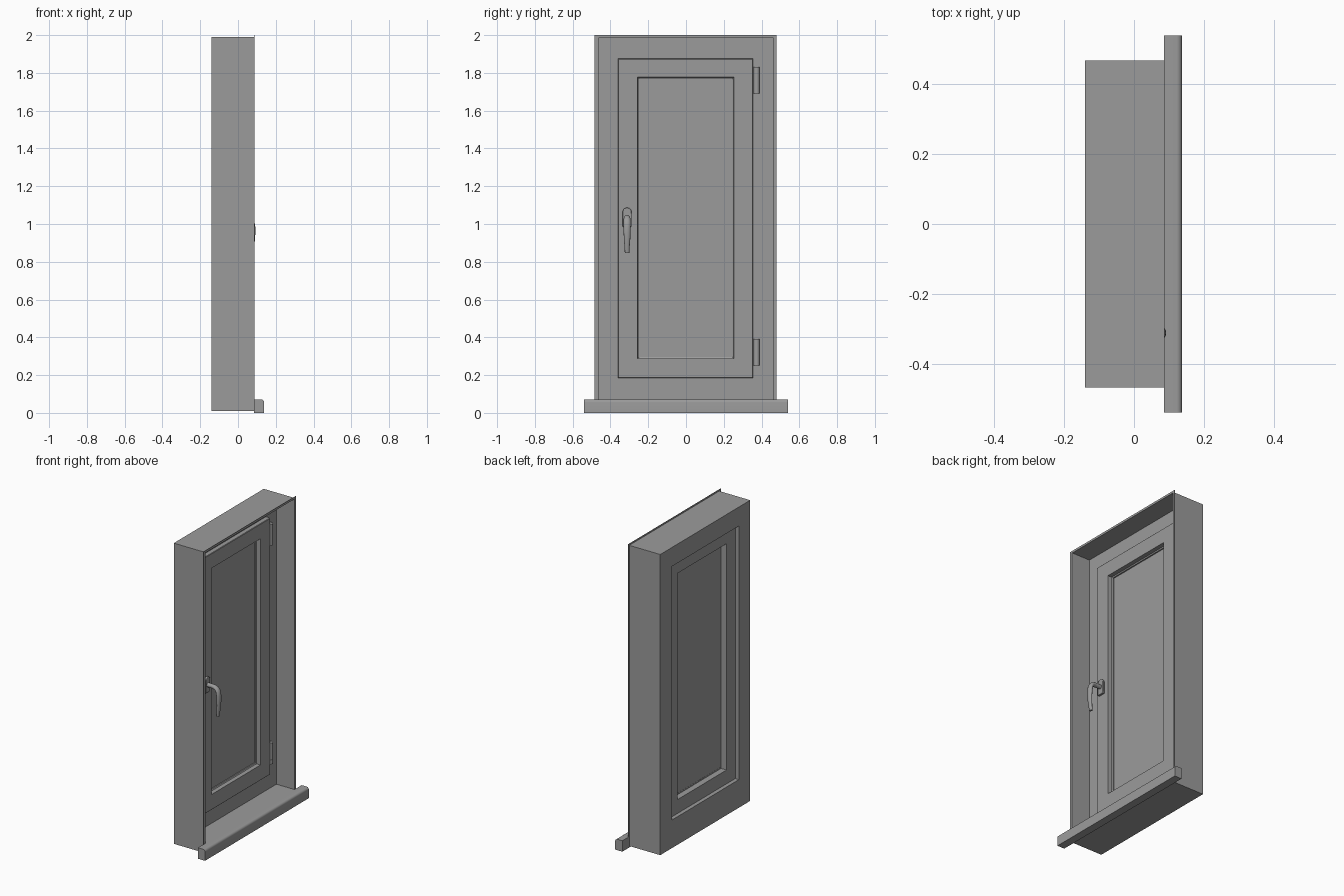
import bpy, bmesh, math

if "Cube" in bpy.data.objects:
    bpy.data.objects.remove(bpy.data.objects["Cube"])

grey = bpy.data.materials.new("dark_grey")
grey.diffuse_color = (0.33, 0.33, 0.33, 1)
grey.use_nodes = True
grey.node_tree.nodes["Principled BSDF"].inputs["Base Color"].default_value = grey.diffuse_color


def finish(name, bm):
    bmesh.ops.recalc_face_normals(bm, faces=bm.faces[:])
    me = bpy.data.meshes.new(name)
    bm.to_mesh(me)
    bm.free()
    me.materials.append(grey)
    ob = bpy.data.objects.new(name, me)
    bpy.context.collection.objects.link(ob)
    return ob


def smooth(ob, angle=35):
    bpy.ops.object.select_all(action='DESELECT')
    ob.select_set(True)
    bpy.context.view_layer.objects.active = ob
    bpy.ops.object.shade_smooth_by_angle(angle=math.radians(angle))


def inset(r, d):
    return (r[0] + d, r[1] - d, r[2] + d, r[3] - d)


def ring(name, section):
    """Mitred rectangular frame; section is a closed list of (x, (y0, y1, z0, z1))."""
    bm = bmesh.new()
    loops = [[bm.verts.new((x, y, z)) for y, z in
              ((r[0], r[2]), (r[1], r[2]), (r[1], r[3]), (r[0], r[3]))]
             for x, r in section]
    for a, b in zip(loops, loops[1:] + loops[:1]):
        for i in range(4):
            j = (i + 1) % 4
            bm.faces.new((a[i], a[j], b[j], b[i]))
    return finish(name, bm)


def extrude(name, pts, vec):
    bm = bmesh.new()
    f = bm.faces.new([bm.verts.new(p) for p in pts])
    new = bmesh.ops.extrude_face_region(bm, geom=[f])['geom']
    bmesh.ops.translate(bm, vec=vec, verts=[v for v in new if isinstance(v, bmesh.types.BMVert)])
    return finish(name, bm)


def box(name, x0, x1, y0, y1, z0, z1):
    return extrude(name, [(x0, y0, z0), (x1, y0, z0), (x1, y1, z0), (x0, y1, z0)], (0, 0, z1 - z0))


BACK, FRONT = -0.14, 0.086
FACE, SASH = -0.045, -0.014

# Wall lining and the thin flange around its room-side edge
outer = (-0.468, 0.468, 0.01, 1.99)
inner = inset(outer, 0.004)
ring("reveal_lining", [(FACE, outer), (FRONT, outer), (FRONT, inner), (FACE, inner)])
flange = (-0.485, 0.478, 0.0, 2.0)
ring("reveal_flange", [(0.0855, flange), (0.088, flange), (0.088, inner), (0.0855, inner)])

# Fixed frame
opening = (-0.35, 0.346, 0.195, 1.865)
ring("window_frame", [(BACK, outer), (FACE, outer), (FACE, opening), (BACK, opening)])

# Sash with an overlapping lip and a stepped glazing bead
lip = (-0.36, 0.355, 0.185, 1.875)
body = inset(opening, 0.001)
pane = (-0.257, 0.253, 0.287, 1.777)
bead = inset(pane, 0.009)
ring("sash", [(-0.115, body), (FACE, body), (FACE, lip), (SASH - 0.003, lip),
              (SASH, inset(lip, 0.003)), (SASH, pane), (-0.04, inset(pane, 0.002)),
              (-0.044, bead), (-0.06, bead), (-0.075, bead), (-0.075, pane),
              (-0.115, pane)])
g = inset(pane, -0.01)
box("glass_pane", -0.074, -0.052, *g)

# Sill board inside the reveal and its rounded nose
box("sill_board", FACE, 0.09, inner[0], inner[1], 0.012, 0.072)
R = 0.016
nose = [(0.086, 0.0), (0.138, 0.0)]
nose += [(0.138 - R + R * math.cos(a), 0.072 - R + R * math.sin(a))
         for a in [math.radians(15 * i) for i in range(7)]]
nose.append((0.086, 0.072))
smooth(extrude("sill_nose", [(x, -0.54, z) for x, z in nose], (0, 1.08, 0)))

# Hinges: two stacked knuckles each
for label, z0 in (("lower", 0.25), ("upper", 1.69)):
    for part, a, b in (("pin", 0.0, 0.0295), ("knuckle", 0.03, 0.14)):
        circle = [(-0.025 + 0.016 * math.cos(t), 0.374 + 0.016 * math.sin(t), z0 + a)
                  for t in [math.tau * i / 20 for i in range(20)]]
        smooth(extrude(f"{label}_hinge_{part}", circle, (0, 0, b - a)))

# Handle backplate: rounded top, square bottom
HY = -0.312
plate = [(SASH, HY - 0.024, 0.985), (SASH, HY + 0.024, 0.985)]
for i in range(9):
    t = math.radians(22.5 * i)
    plate.append((SASH, HY + 0.024 * math.cos(t), 1.063 + 0.024 * math.sin(t)))
plate_ob = extrude("handle_plate", plate, (0.014, 0, 0))
bev = plate_ob.modifiers.new("edge", 'BEVEL')
bev.width, bev.segments, bev.limit_method = 0.003, 2, 'ANGLE'
bev.angle_limit = math.radians(40)
smooth(plate_ob)

# Handle lever: oval section swept along a bent path (x, z, half width, half thickness)
path = [(-0.01, 1.035, 0.014, 0.014), (0.03, 1.035, 0.014, 0.014), (0.048, 1.034, 0.016, 0.014),
        (0.064, 1.027, 0.018, 0.013), (0.074, 1.012, 0.019, 0.013), (0.079, 0.985, 0.019, 0.0125),
        (0.080, 0.955, 0.018, 0.012), (0.079, 0.92, 0.017, 0.011), (0.076, 0.885, 0.014, 0.010),
        (0.071, 0.848, 0.012, 0.009)]
bm = bmesh.new()
rows = []
for k, (x, z, w, h) in enumerate(path):
    p, q = path[max(k - 1, 0)], path[min(k + 1, len(path) - 1)]
    d = math.hypot(q[0] - p[0], q[1] - p[1])
    nx, nz = -(q[1] - p[1]) / d, (q[0] - p[0]) / d
    rows.append([bm.verts.new((x + nx * h * math.sin(t), HY + w * math.cos(t), z + nz * h * math.sin(t)))
                 for t in [math.tau * i / 16 for i in range(16)]])
for a, b in zip(rows, rows[1:]):
    for i in range(16):
        j = (i + 1) % 16
        bm.faces.new((a[i], a[j], b[j], b[i]))
bm.faces.new(rows[0])
bm.faces.new(rows[-1])
smooth(finish("handle_lever", bm), 45)
